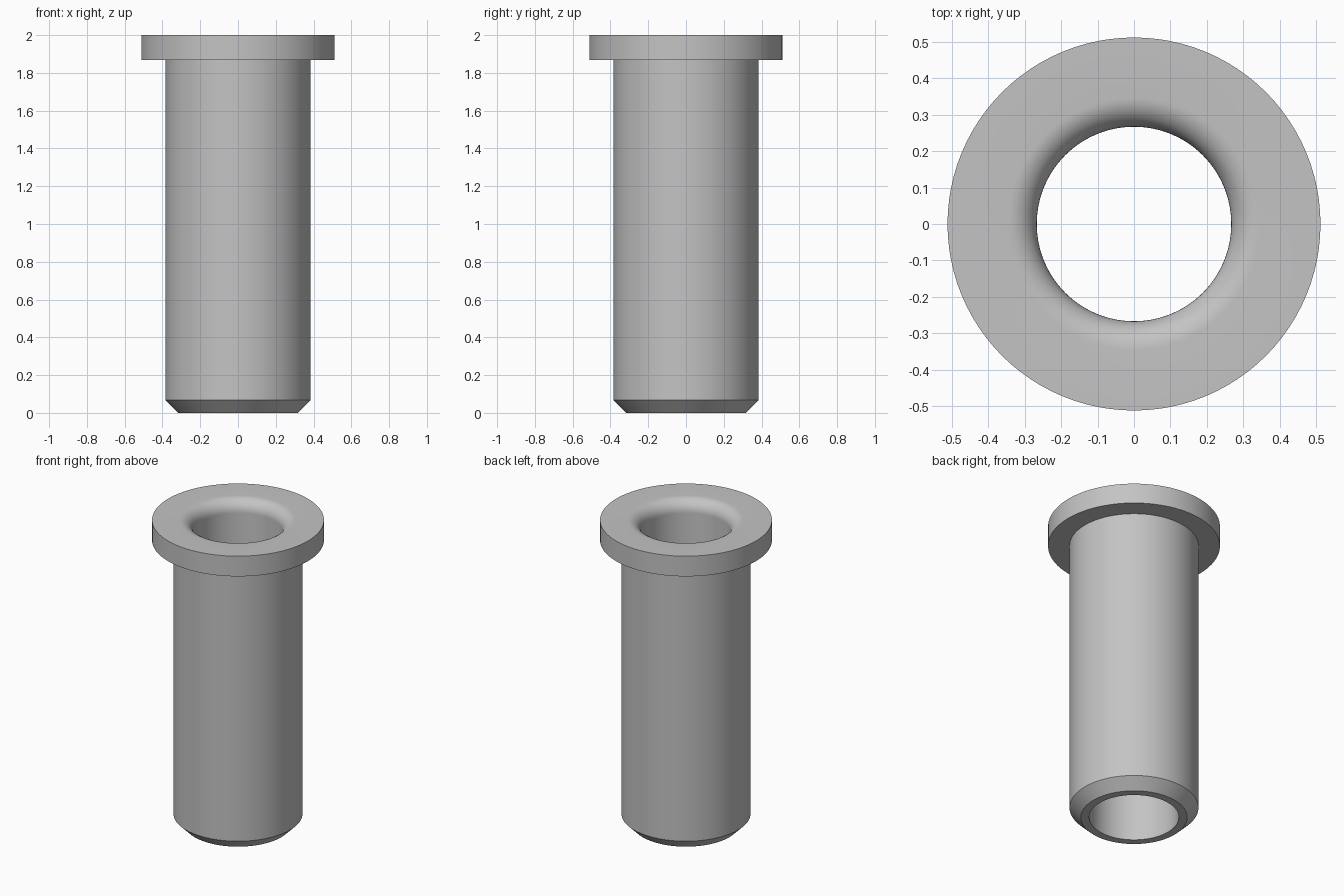
import bpy, bmesh, math
from mathutils import Vector

cube = bpy.data.objects.get("Cube")
if cube:
    bpy.data.objects.remove(cube, do_unlink=True)

SEGMENTS = 96
FILLET_STEPS = 12
HEIGHT = 2.0
BORE, BODY, FLANGE = 0.267, 0.384, 0.512
FLANGE_BOTTOM = 1.867
CHAMFER = 0.067
FILLET = 0.08

# Plain grey metal
steel = bpy.data.materials.new("grey_steel")
steel.use_nodes = True
grey = (0.55, 0.55, 0.55, 1.0)
steel.diffuse_color = grey
steel.node_tree.nodes["Principled BSDF"].inputs["Base Color"].default_value = grey

# Closed cross-section (radius, height): chamfered foot, body, flange
profile = [
    (BORE, 0), (BODY - CHAMFER, 0), (BODY, CHAMFER),
    (BODY, FLANGE_BOTTOM), (FLANGE, FLANGE_BOTTOM), (FLANGE, HEIGHT),
]
# Rounded mouth of the bore
for i in range(FILLET_STEPS + 1):
    a = math.pi / 2 * (1 + i / FILLET_STEPS)
    # centre of the arc sits inside the wall, so it bulges up and inward
    profile.append((BORE + FILLET + FILLET * math.cos(a),
                    HEIGHT - FILLET + FILLET * math.sin(a)))

# Revolve the section around the vertical axis
bm = bmesh.new()
verts = [bm.verts.new((r, 0, z)) for r, z in profile]
edges = [bm.edges.new((v, verts[(i + 1) % len(verts)])) for i, v in enumerate(verts)]
bmesh.ops.spin(bm, geom=verts + edges, cent=Vector(), axis=(0, 0, 1),
               angle=math.tau, steps=SEGMENTS, use_merge=False)
bmesh.ops.remove_doubles(bm, verts=bm.verts, dist=0.0005)
bmesh.ops.recalc_face_normals(bm, faces=bm.faces)

mesh = bpy.data.meshes.new("flanged_bushing")
bm.to_mesh(mesh)
bm.free()
mesh.materials.append(steel)
bushing = bpy.data.objects.new("flanged_bushing", mesh)
bpy.context.collection.objects.link(bushing)

# Smooth round walls, crisp rims
bpy.ops.object.select_all(action="DESELECT")
bushing.select_set(True)
bpy.context.view_layer.objects.active = bushing
bpy.ops.object.shade_smooth_by_angle(angle=math.radians(30))
